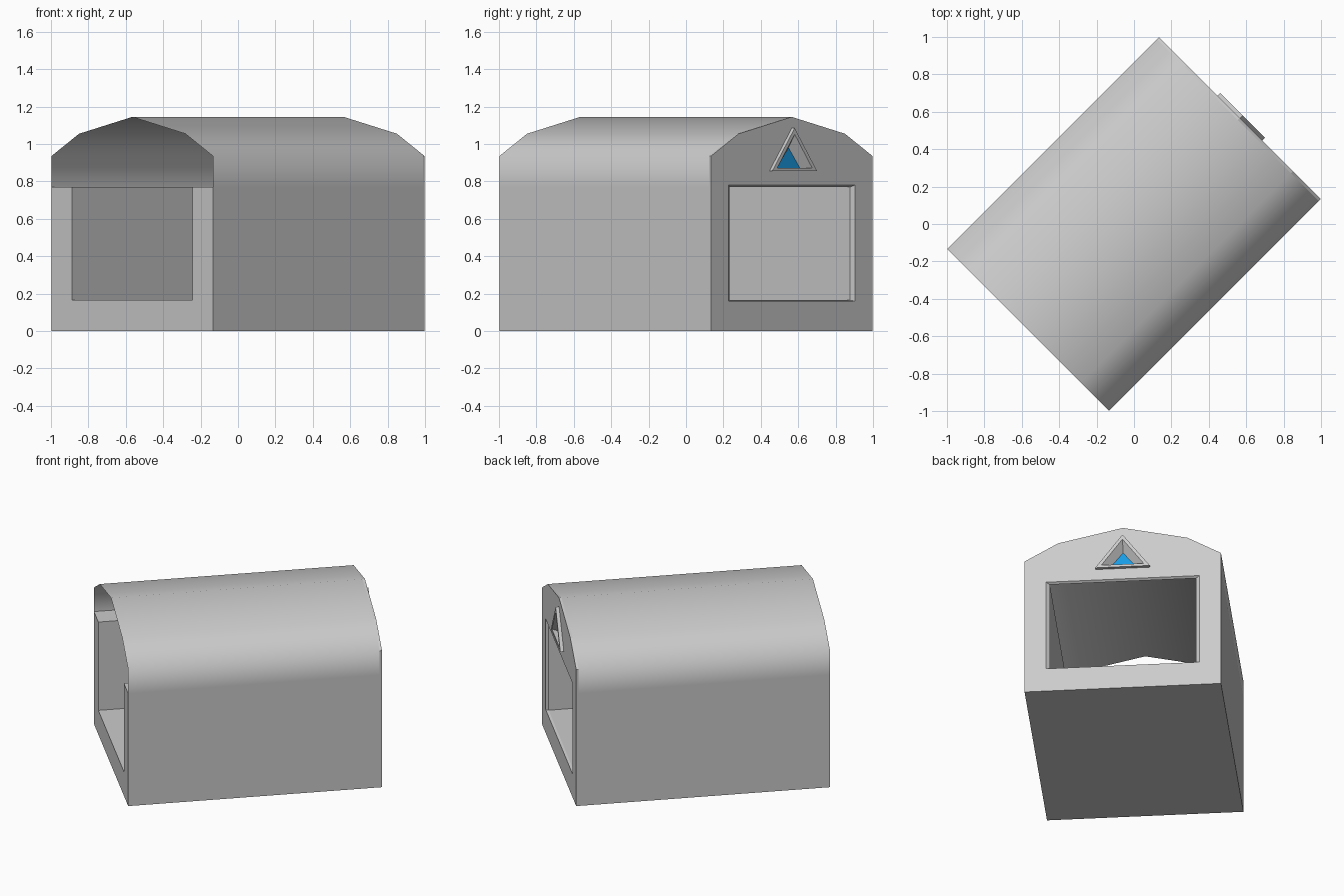
import bpy, bmesh
from math import radians

if "Cube" in bpy.data.objects:
    bpy.data.objects.remove(bpy.data.objects["Cube"])

# Everything is built along local x (length), y (width), then turned 45 degrees.
FRONT, BACK, W = -0.80, 0.80, 0.612
PLATE = 0.785                       # inner side of the back wall
ARCH = [(-W, 0.935), (-0.402, 1.055), (0, 1.145), (0.402, 1.055), (W, 0.935)]


def finish(name, bm, smooth=False, recalc=True):
    if recalc:
        bmesh.ops.recalc_face_normals(bm, faces=bm.faces)
    mesh = bpy.data.meshes.new(name)
    bm.to_mesh(mesh)
    bm.free()
    for p in mesh.polygons:
        p.use_smooth = smooth
    obj = bpy.data.objects.new(name, mesh)
    obj.rotation_euler.z = radians(45)
    bpy.context.collection.objects.link(obj)
    return obj


def ring(bm, x, pts):
    return [bm.verts.new((x, y, z)) for y, z in pts]


def bridge(bm, a, b, closed=True):
    n = len(a)
    for i in range(n if closed else n - 1):
        j = (i + 1) % n
        bm.faces.new((a[i], b[i], b[j], a[j]))


def triangle(half, low, high):
    return [(-half, low), (half, low), (0, high)]


# U-shaped body: floor and two thick side walls with an open top
bm = bmesh.new()
channel = [(-W, 0), (W, 0), (W, 0.77), (0.456, 0.77), (0.456, 0.165),
           (-0.456, 0.165), (-0.456, 0.77), (-W, 0.77)]
a, b = ring(bm, FRONT, channel), ring(bm, PLATE, channel)
bridge(bm, a, b)
bm.faces.new(a)
bm.faces.new(b)
finish("body", bm)

# Thin roof shell, open at the front end
bm = bmesh.new()
strip = [(-W, 0.77)] + ARCH + [(W, 0.77)]
bridge(bm, ring(bm, FRONT, strip), ring(bm, PLATE, strip), closed=False)
finish("roof", bm, smooth=True, recalc=False)

# Back wall plate with a doorway and a triangular window hole
bm = bmesh.new()
outline = [(W, 0), (-W, 0)] + ARCH
door_out = [(-0.477, 0.16), (0.477, 0.16), (0.477, 0.78), (-0.477, 0.78)]
door_in = [(-0.456, 0.165), (0.456, 0.165), (0.456, 0.77), (-0.456, 0.77)]
hole = triangle(0.15, 0.865, 1.065)
sides = []
for x, door in ((PLATE, door_in), (BACK, door_out)):
    loops = [ring(bm, x, p) for p in (outline, door, hole)]
    edges = [bm.edges.new((l[i], l[i - 1])) for l in loops for i in range(len(l))]
    bmesh.ops.triangle_fill(bm, use_beauty=True, edges=edges, normal=(1, 0, 0))
    sides.append(loops)
for l0, l1 in zip(*sides):
    bridge(bm, l0, l1)
finish("back_wall", bm)

# Raised window frame that funnels inwards
bm = bmesh.new()
rings = [ring(bm, x, triangle(*t)) for x, t in (
    (BACK - 0.005, (0.17, 0.855, 1.085)),
    (BACK + 0.022, (0.17, 0.855, 1.085)),
    (BACK + 0.022, (0.132, 0.872, 1.052)),
    (BACK - 0.025, (0.085, 0.873, 0.98)))]
for r0, r1 in zip(rings, rings[1:]):
    bridge(bm, r1, r0)
finish("window_frame", bm, recalc=False)

# Blue pane at the bottom of the funnel
bm = bmesh.new()
bm.faces.new(ring(bm, BACK - 0.025, triangle(0.085, 0.873, 0.98)))
pane = finish("window_pane", bm, recalc=False)
blue = bpy.data.materials.new("blue")
blue.diffuse_color = (0.01, 0.33, 0.78, 1)
blue.use_nodes = True
blue.node_tree.nodes["Principled BSDF"].inputs["Base Color"].default_value = blue.diffuse_color
pane.data.materials.append(blue)
